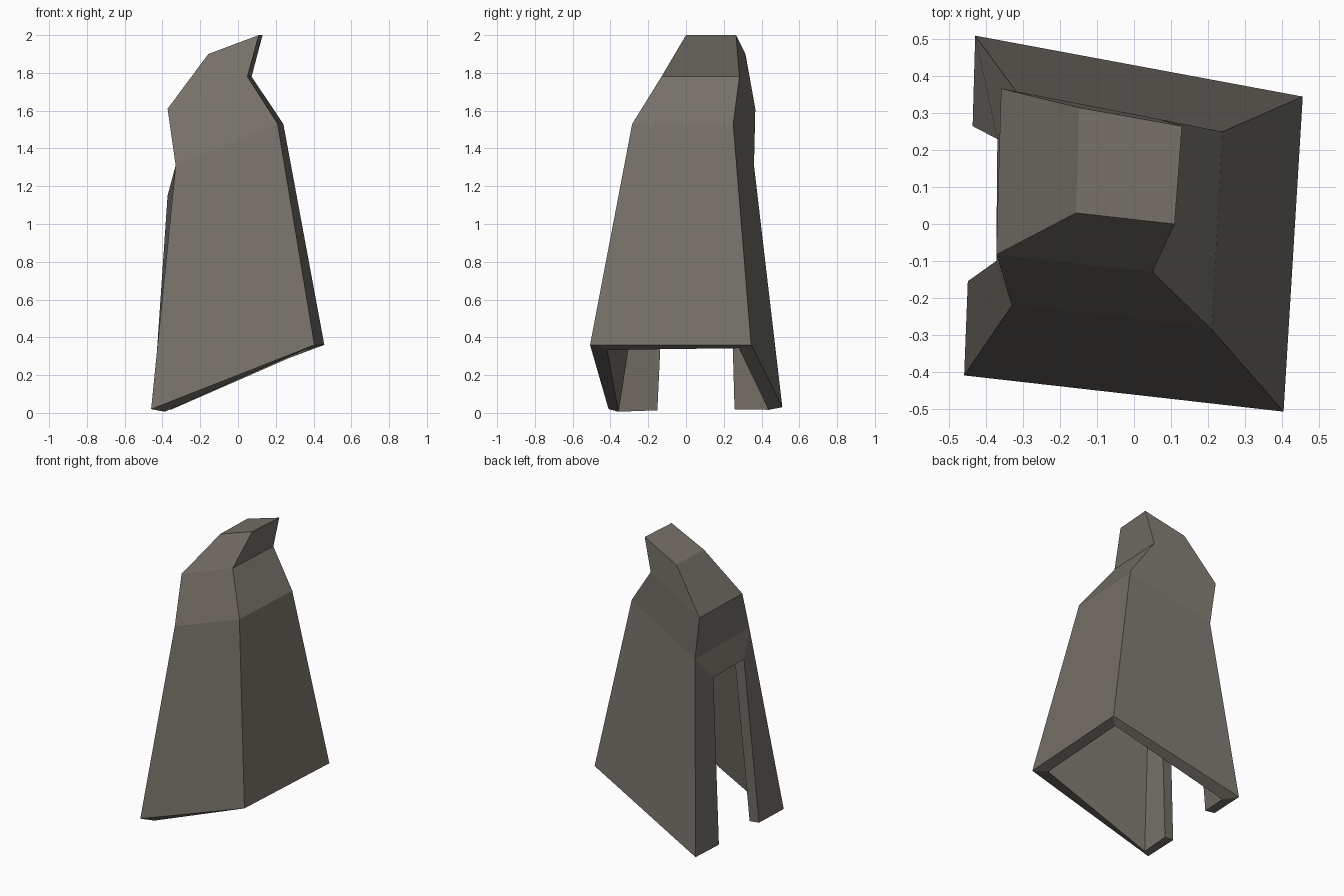
import bpy, bmesh

if "Cube" in bpy.data.objects:
    bpy.data.objects.remove(bpy.data.objects["Cube"])

# One flat cloth colour
cloth = bpy.data.materials.new("grey brown cloth")
cloth.diffuse_color = (0.18, 0.163, 0.14, 1)
cloth.use_nodes = True
cloth.node_tree.nodes["Principled BSDF"].inputs["Base Color"].default_value = cloth.diffuse_color

# Four-cornered cross-sections, hem to hood tip:
# back-left corner order is (-x -y), (+x -y), (+x +y), (-x +y)
rings = [
    [(-.46, -.41, .02), (.405, -.508, .36), (.457, .345, .36), (-.43, .51, .03)],
    [(-.33, -.22, 1.31), (.21, -.285, 1.53), (.24, .25, 1.53), (-.32, .36, 1.31)],
    [(-.373, -.083, 1.61), (.05, -.13, 1.78), (.072, .283, 1.78), (-.36, .367, 1.61)],
    [(-.157, .03, 1.90), (.11, 0, 2.0), (.13, .265, 2.0), (-.148, .315, 1.90)],
]
# Slit on the -x side: bottom and top of each edge
slit = [(-.45, -.155, .02), (-.373, -.10, 1.15), (-.37, .23, 1.15), (-.437, .265, .025)]

bm = bmesh.new()
v = [[bm.verts.new(p) for p in r] for r in rings]
s = [bm.verts.new(p) for p in slit]

# Walls between the sections, leaving the slit side of the skirt open
for lo, hi in zip(v, v[1:]):
    for i in range(4):
        j = (i + 1) % 4
        if lo is v[0] and i == 3:
            continue
        bm.faces.new((lo[i], lo[j], hi[j], hi[i]))
bm.faces.new(v[3])                                   # hood tip
bm.faces.new((s[0], v[0][0], v[1][0], s[1]))         # two flaps beside the slit
bm.faces.new((v[0][3], s[3], s[2], v[1][3]))
bm.faces.new((s[2], s[1], v[1][0], v[1][3]))         # panel above the slit
bmesh.ops.recalc_face_normals(bm, faces=bm.faces)

mesh = bpy.data.meshes.new("hooded_cloak")
bm.to_mesh(mesh)
bm.free()
mesh.materials.append(cloth)
cloak = bpy.data.objects.new("hooded_cloak", mesh)
bpy.context.collection.objects.link(cloak)

# Cloth thickness, inwards
thick = cloak.modifiers.new("thickness", 'SOLIDIFY')
thick.thickness = 0.07
thick.offset = -1
thick.use_even_offset = True
